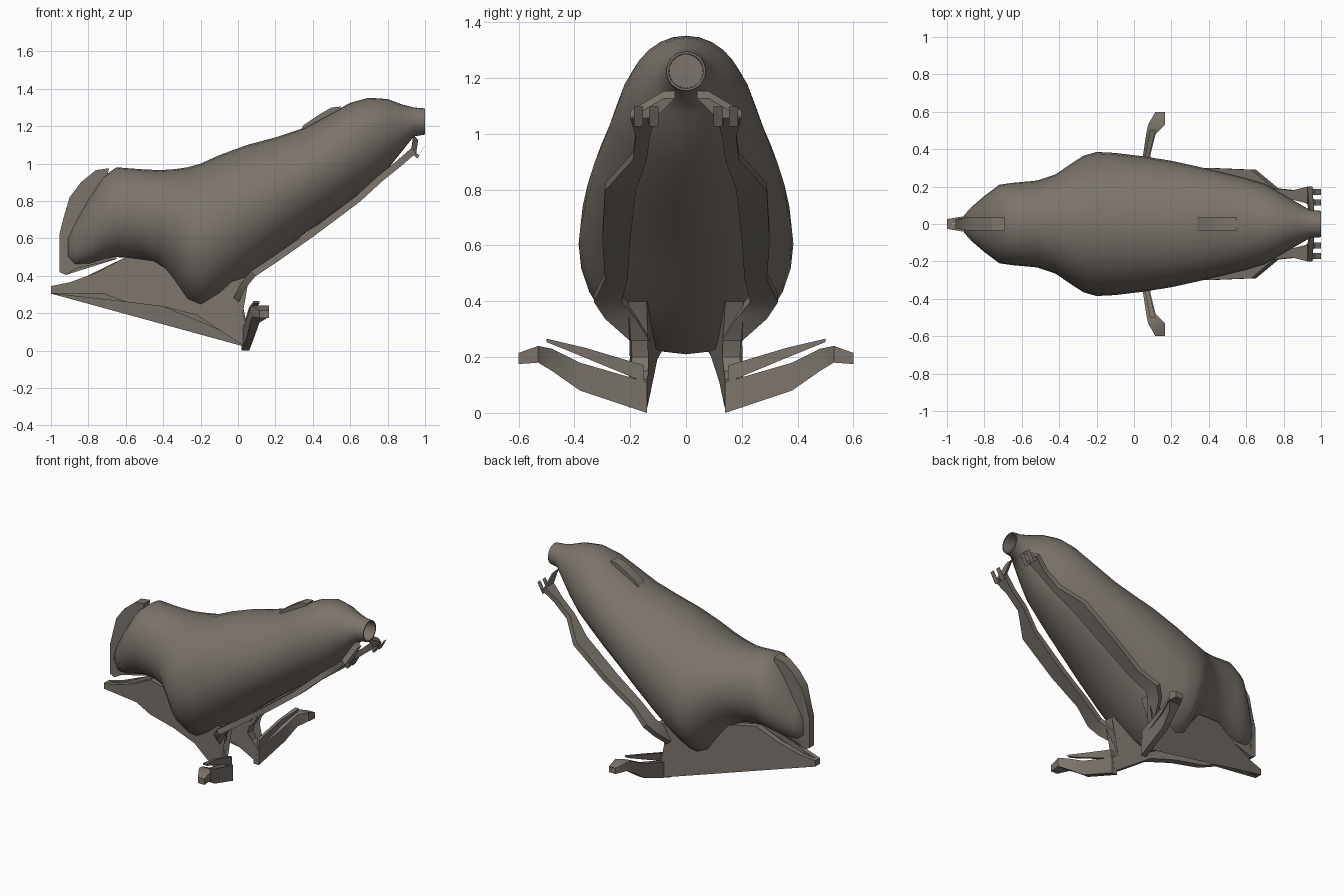
import bpy
import bmesh
import math
from mathutils import Vector

cube = bpy.data.objects.get("Cube")
if cube:
    bpy.data.objects.remove(cube, do_unlink=True)

# One flat colour for the whole animal
hide_colour = bpy.data.materials.new("warm grey hide")
hide_colour.use_nodes = True
colour = (0.20, 0.175, 0.15, 1)
hide_colour.diffuse_color = colour
shader = next(n for n in hide_colour.node_tree.nodes if n.type == "BSDF_PRINCIPLED")
shader.inputs["Base Color"].default_value = colour
shader.inputs["Roughness"].default_value = 0.8


def finish(name, bm, angle):
    """Turn a bmesh into a shaded, coloured object."""
    bmesh.ops.recalc_face_normals(bm, faces=bm.faces[:])
    mesh = bpy.data.meshes.new(name)
    bm.to_mesh(mesh)
    bm.free()
    mesh.materials.append(hide_colour)
    part = bpy.data.objects.new(name, mesh)
    bpy.context.collection.objects.link(part)
    bpy.ops.object.select_all(action="DESELECT")
    part.select_set(True)
    bpy.context.view_layer.objects.active = part
    bpy.ops.object.shade_smooth_by_angle(angle=math.radians(angle))
    return part


def loft(name, rings, angle=35):
    """Skin a series of closed rings and cap both ends."""
    bm = bmesh.new()
    loops = [[bm.verts.new(p) for p in ring] for ring in rings]
    count = len(loops[0])
    for a, b in zip(loops, loops[1:]):
        for i in range(count):
            j = (i + 1) % count
            bm.faces.new((a[i], a[j], b[j], b[i]))
    bm.faces.new(loops[0])
    bm.faces.new(loops[-1])
    return finish(name, bm, angle)


def rectangle(centre, u, v):
    c, u, v = Vector(centre), Vector(u), Vector(v)
    return [c - u - v, c + u - v, c + u + v, c - u + v]


def plate(name, outline, centre_y, half_thickness):
    """Extrude an x-z outline sideways; both offsets are functions of x."""
    bm = bmesh.new()
    sides = []
    for sign in (-1, 1):
        sides.append([bm.verts.new((x, centre_y(x) + sign * half_thickness(x), z))
                      for x, z in outline])
        bm.faces.new(sides[-1])
    near, far = sides
    for i in range(len(outline)):
        j = (i + 1) % len(outline)
        bm.faces.new((near[i], near[j], far[j], far[i]))
    bmesh.ops.triangulate(bm, faces=[f for f in bm.faces if len(f.verts) > 4])
    return finish(name, bm, 30)


# Body: x, underside, back, half width; ends in a hollow neck
body_rows = [
    (-.91, .49, .61, .045), (-.87, .455, .69, .09), (-.8, .46, .81, .15),
    (-.72, .485, .93, .21), (-.65, .5, .98, .22), (-.52, .49, .97, .232),
    (-.42, .45, .965, .265), (-.34, .35, .97, .32), (-.27, .245, .98, .365),
    (-.2, .21, 1, .385), (-.1, .26, 1.045, .38), (.05, .375, 1.1, .362),
    (.2, .5, 1.14, .338), (.35, .62, 1.19, .305), (.48, .71, 1.26, .275),
    (.6, .80, 1.325, .245), (.7, .88, 1.352, .215), (.8, .97, 1.345, .157),
    (.88, 1.07, 1.315, .11), (.94, 1.145, 1.3, .076), (1, 1.155, 1.295, .07),
    (1, 1.163, 1.287, .062), (.9, 1.165, 1.285, .06),
]
SIDES = 28
rings = []
for x, low, high, half in body_rows:
    mid, rise = (low + high) / 2, (high - low) / 2
    rings.append([(x, half * math.cos(t), mid + rise * math.sin(t))
                  for t in (math.tau * i / SIDES for i in range(SIDES))])
loft("body", rings, 50)

# Rear fin strap and the low crest on the shoulders
fin = [(-.69, .975), (-.76, .965), (-.84, .9), (-.9, .82), (-.93, .72),
       (-.955, .62), (-.955, .42), (-.92, .405), (-.86, .44), (-.65, .49),
       (-.65, .53), (-.87, .47), (-.915, .5), (-.915, .61), (-.85, .7), (-.7, .92)]
plate("rear_fin", fin, lambda x: 0, lambda x: .034 if x > -.91 else .026)
crest = [(.33, 1.17), (.35, 1.205), (.43, 1.26), (.5, 1.3), (.55, 1.305), (.5, 1.2)]
plate("shoulder_crest", crest, lambda x: 0, lambda x: .034)

# Limb outlines, shared by both sides
leg = [(-1, .345), (-.9, .365), (-.75, .42), (-.6, .5), (-.45, .48), (-.2, .32),
       (0, .38), (.06, .4), (0, .28), (-.02, .2), (0, .15), (.05, .12), (.04, .02),
       (0, .045), (-.1, .11), (-.22, .19), (-.4, .235), (-.6, .26), (-.72, .305), (-1, .305)]
arm = [(.95, 1.14, .04, .08), (.94, 1.07, .11, .2), (.86, 1, .13, .18),
       (.76, .92, .14, .19), (.64, .81, .18, .29), (.4, .63, .2, .3),
       (.2, .49, .21, .29), (.08, .41, .23, .33), (.03, .35, .18, .29), (-.01, .27, .13, .2)]
foot = [(.04, .14, .055, .02, .055), (.07, .38, .13, .02, .05),
        (.09, .48, .19, .025, .04), (.12, .53, .21, .045, .03), (.14, .6, .195, .025, .02)]
toe = [(.05, .15, .14, .01, .03), (.07, .36, .215, .01, .018), (.1, .5, .26, .015, .006)]
finger = [(.93, .15, 1.07), (.97, .14, 1.035), (1, .14, 1.09)]

for label, side in (("left", 1), ("right", -1)):
    # Hind leg sheet running back to the tail tip
    plate(label + "_hind_leg", leg,
          lambda x: side * (.012 + .153 * (x + 1)),
          lambda x: .014 + .018 * (x + 1))
    # Flat arm strip hanging just under the belly
    loft(label + "_arm", [
        rectangle((x, side * (inner + outer) / 2, z),
                  (0, (outer - inner) / 2, 0), (.013, 0, -.013))
        for x, z, inner, outer in arm])
    # Foot and thin upper toe, both spreading sideways
    for part, path in (("foot", foot), ("upper_toe", toe)):
        loft(label + "_" + part, [
            rectangle((x, side * y, z), (dx, 0, 0), (0, 0, dz))
            for x, y, z, dx, dz in path])
    # Two hooked fingers
    for number, spread in enumerate((-.025, .03)):
        loft(f"{label}_finger_{number + 1}", [
            rectangle((x - .006, side * (y + spread), z), (0, .016, 0), (.005, 0, .008))
            for x, y, z in finger])
